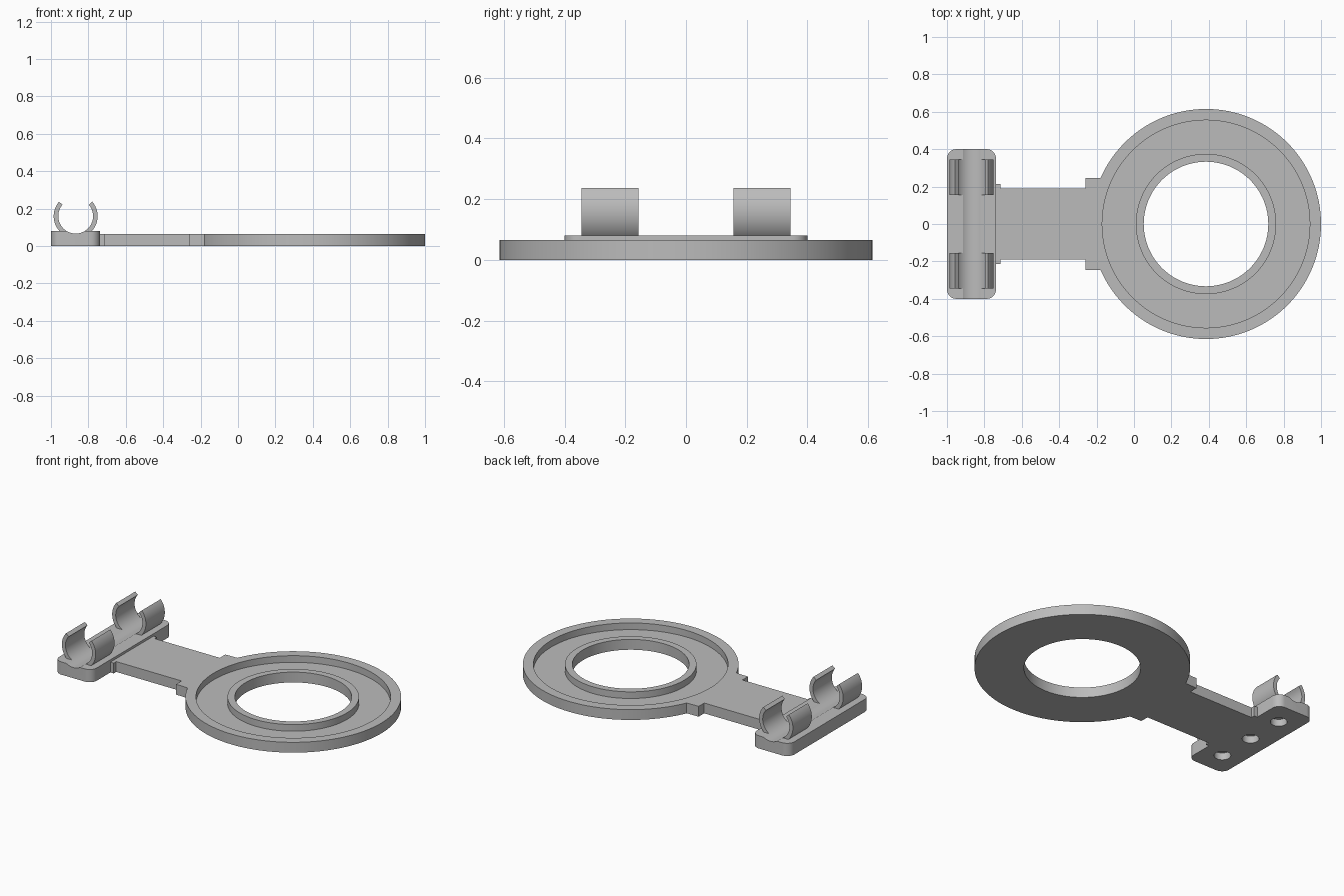
import bpy, bmesh, math
from mathutils import Vector

cube = bpy.data.objects.get("Cube")
if cube:
    bpy.data.objects.remove(cube, do_unlink=True)

grey = bpy.data.materials.new("plain grey")
grey.use_nodes = True
grey.diffuse_color = (0.5, 0.5, 0.5, 1)
grey.node_tree.nodes["Principled BSDF"].inputs["Base Color"].default_value = (0.5, 0.5, 0.5, 1)

RING_X, CLIP_X, CLIP_Z = 0.385, -0.868, 0.16
INNER, OUTER = 0.093, 0.1175
PLATE_TOP, THICK = 0.08, 0.065


def finish(name, bm):
    bmesh.ops.recalc_face_normals(bm, faces=bm.faces)
    mesh = bpy.data.meshes.new(name)
    bm.to_mesh(mesh)
    bm.free()
    mesh.materials.append(grey)
    obj = bpy.data.objects.new(name, mesh)
    bpy.context.collection.objects.link(obj)
    return obj


def smooth(obj):
    bpy.ops.object.select_all(action='DESELECT')
    obj.select_set(True)
    bpy.context.view_layer.objects.active = obj
    bpy.ops.object.shade_smooth_by_angle(angle=math.radians(30))


def extrude(name, points, direction):
    """Solid made by sweeping a closed outline along a direction."""
    bm = bmesh.new()
    face = bm.faces.new([bm.verts.new(p) for p in points])
    out = bmesh.ops.extrude_face_region(bm, geom=[face], use_keep_orig=True)
    verts = [g for g in out["geom"] if isinstance(g, bmesh.types.BMVert)]
    bmesh.ops.translate(bm, vec=Vector(direction), verts=verts)
    return finish(name, bm)


def arc(cx, cy, r, start, end, steps):
    angles = [math.radians(start + (end - start) * i / steps) for i in range(steps + 1)]
    return [(cx + r * math.cos(a), cy + r * math.sin(a)) for a in angles]


def cut(obj, cutter):
    cutter.hide_render = True
    mod = obj.modifiers.new("cut", 'BOOLEAN')
    mod.operation, mod.solver, mod.object = 'DIFFERENCE', 'EXACT', cutter
    bpy.ops.object.select_all(action='DESELECT')
    bpy.context.view_layer.objects.active = obj
    obj.select_set(True)
    bpy.ops.object.modifier_apply(modifier=mod.name)
    bpy.data.objects.remove(cutter, do_unlink=True)


# Round tray: a profile with a recessed channel, spun about its axis
FLOOR = 0.023
profile = [(0.333, 0), (0.615, 0), (0.615, THICK), (0.555, THICK),
           (0.555, FLOOR), (0.375, FLOOR), (0.375, THICK), (0.333, THICK)]
bm = bmesh.new()
verts = [bm.verts.new((RING_X + r, 0, z)) for r, z in profile]
edges = [bm.edges.new((verts[i], verts[(i + 1) % len(verts)])) for i in range(len(verts))]
bmesh.ops.spin(bm, geom=verts + edges, cent=(RING_X, 0, 0), axis=(0, 0, 1),
               angle=2 * math.pi, steps=128, use_duplicate=False)
bmesh.ops.remove_doubles(bm, verts=bm.verts, dist=0.0001)
smooth(finish("ring_tray", bm))

# Arm with a narrow flange at the plate and wider shoulders at the ring
half = [(-0.75, 0.215), (-0.715, 0.215), (-0.715, 0.19), (-0.26, 0.19),
        (-0.26, 0.245), (-0.15, 0.248), (-0.15, 0.2), (-0.185, 0.185)]
outline = half + [(x, -y) for x, y in reversed(half)]
extrude("arm", [(x, y, 0) for x, y in outline], (0, 0, THICK))

# Mounting plate with rounded corners
R = 0.05
x0, x1, y1 = -1 + R, -0.738 - R, 0.4 - R
corners = (arc(x1, y1, R, 0, 90, 10) + arc(x0, y1, R, 90, 180, 10)
           + arc(x0, -y1, R, 180, 270, 10) + arc(x1, -y1, R, 270, 360, 10))
plate = extrude("mounting_plate", [(x, y, 0) for x, y in corners], (0, 0, PLATE_TOP))

# Shallow rod channel along the top of the plate
rod = arc(CLIP_X, CLIP_Z, INNER, 0, 360, 96)[:-1]
cut(plate, extrude("rod_cutter", [(x, -0.5, z) for x, z in rod], (0, 1, 0)))

# Three blind holes underneath
for y in (-0.25, 0, 0.25):
    hole = arc(CLIP_X, y, 0.048, 0, 360, 40)[:-1]
    cut(plate, extrude("hole_cutter", [(a, b, -0.02) for a, b in hole], (0, 0, 0.065)))
smooth(plate)

# Two open spring clips, each a pair of curved jaws
for side, y in (("right", -0.25), ("left", 0.25)):
    for end, sx in (("inner", 1), ("outer", -1)):
        jaw = arc(0, CLIP_Z, OUTER, -66, 41, 28) + arc(0, CLIP_Z, INNER, 41, -66, 28)
        points = [(CLIP_X + sx * x, y - 0.094, z) for x, z in jaw]
        smooth(extrude(f"{side}_clip_{end}_jaw", points, (0, 0.188, 0)))
